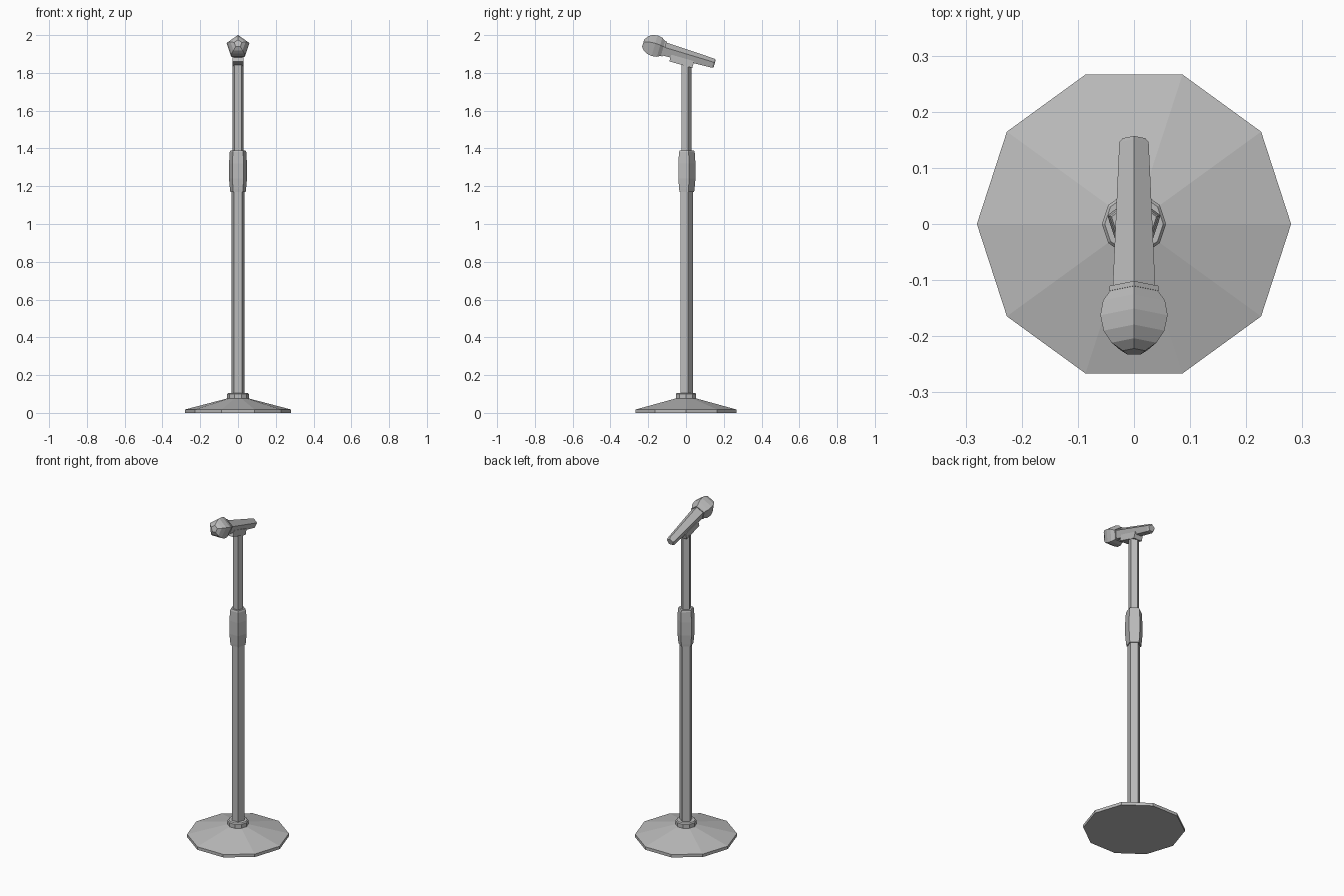
import bpy, bmesh
from math import pi, sin, cos, radians
from mathutils import Matrix, Vector

cube = bpy.data.objects.get("Cube")
if cube:
    bpy.data.objects.remove(cube, do_unlink=True)

grey = bpy.data.materials.new("plain grey")
grey.use_nodes = True
colour = (0.5, 0.5, 0.5, 1)
grey.diffuse_color = colour
grey.node_tree.nodes["Principled BSDF"].inputs["Base Color"].default_value = colour


def finish(name, bm, matrix):
    bmesh.ops.recalc_face_normals(bm, faces=bm.faces)
    bm.transform(matrix)
    mesh = bpy.data.meshes.new(name)
    bm.to_mesh(mesh)
    bm.free()
    mesh.materials.append(grey)
    obj = bpy.data.objects.new(name, mesh)
    bpy.context.collection.objects.link(obj)
    return obj


def lathe(name, profile, sides=5, phase=pi / 2, matrix=Matrix()):
    """Flat-sided turned part from (radius, height) pairs, capped at both ends."""
    bm = bmesh.new()
    rings = []
    for r, z in profile:
        angles = [phase + 2 * pi * i / sides for i in range(sides)]
        rings.append([bm.verts.new((r * cos(a), r * sin(a), z)) for a in angles])
    for low, high in zip(rings, rings[1:]):
        for i in range(sides):
            j = (i + 1) % sides
            bm.faces.new((low[i], low[j], high[j], high[i]))
    bm.faces.new(rings[0])
    bm.faces.new(rings[-1])
    return finish(name, bm, matrix)


# Ten-sided foot and its collar
lathe("base_plate", [(0.28, 0), (0.28, 0.018), (0.055, 0.077)], 10, 0)
lathe("base_collar", [(0.057, 0.07), (0.057, 0.1), (0.052, 0.106)], 10, 0)

# Five-sided telescopic pole
lathe("lower_pole", [(0.036, 0.07), (0.036, 1.18)])
lathe("height_clutch", [(0.043, 1.17), (0.045, 1.185), (0.05, 1.24),
                        (0.05, 1.32), (0.046, 1.38), (0.042, 1.39)])
lathe("upper_pole", [(0.03, 1.38), (0.03, 1.842)])

# Microphone, tilted: local z points along its axis to the head, local y is up
tilt = Matrix.Translation((0, -0.168, 1.938)) @ Matrix.Rotation(radians(74), 4, 'X')
lathe("microphone_handle", [(0.021, -0.332), (0.0275, -0.324), (0.04, -0.052)], matrix=tilt)
lathe("microphone_ring", [(0.046, -0.056), (0.046, -0.047)], matrix=tilt)
lathe("microphone_head", [(0.044, -0.048), (0.058, -0.028), (0.063, 0), (0.057, 0.028),
                          (0.042, 0.049), (0.021, 0.062)], matrix=tilt)

# Clip holding the handle on the pole
bm = bmesh.new()
bmesh.ops.create_cube(bm, size=1)
bmesh.ops.scale(bm, vec=Vector((0.056, 0.037, 0.126)), verts=bm.verts)
finish("microphone_clip", bm, tilt @ Matrix.Translation((0, -0.0335, -0.161)))
